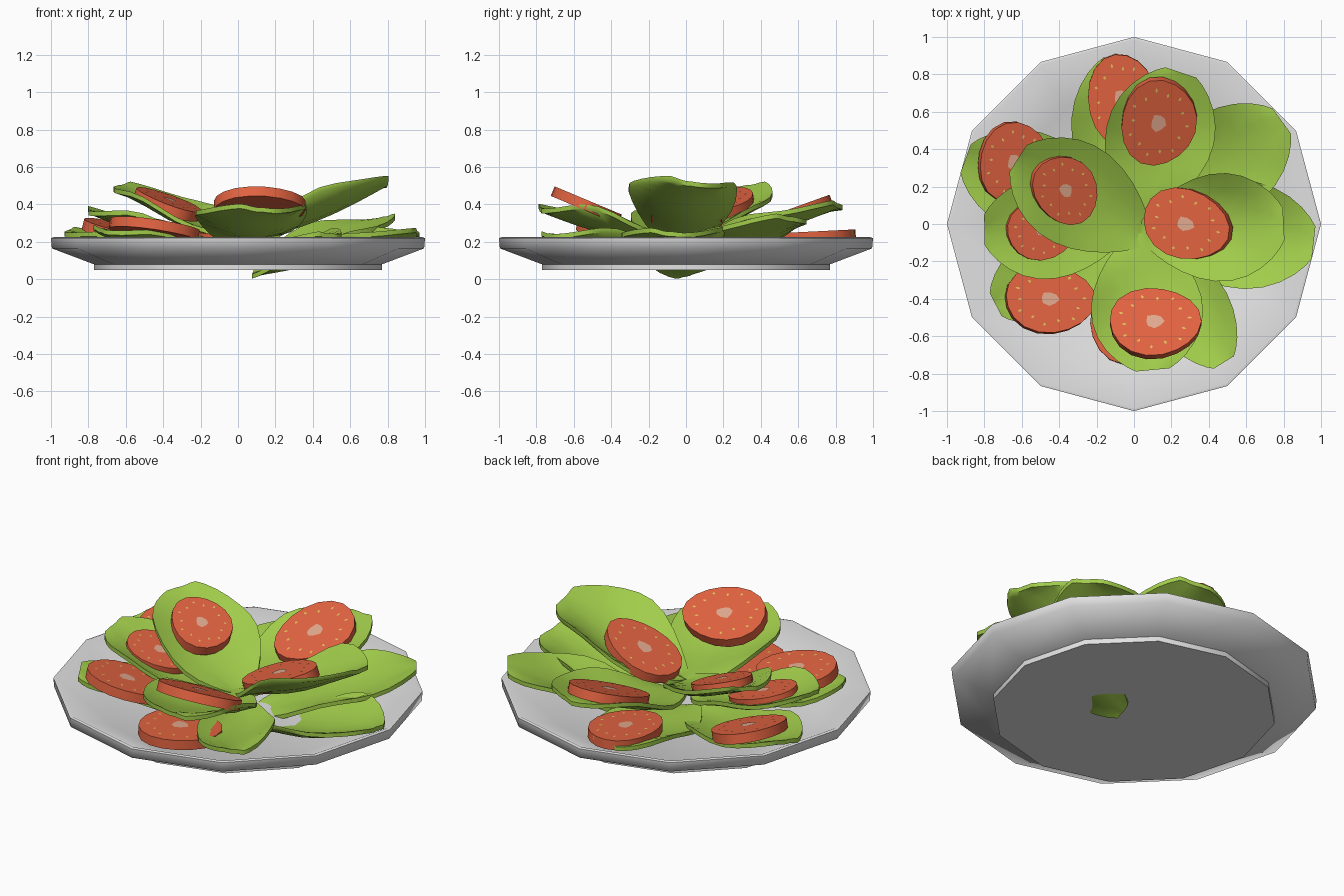
import bpy, bmesh, math
from mathutils import Vector

if "Cube" in bpy.data.objects:
    bpy.data.objects.remove(bpy.data.objects["Cube"])


def mat(name, rgb):
    m = bpy.data.materials.new(name)
    m.diffuse_color = (*rgb, 1)
    m.use_nodes = True
    m.node_tree.nodes["Principled BSDF"].inputs["Base Color"].default_value = m.diffuse_color
    return m


CERAMIC = mat("white_ceramic", (0.76, 0.76, 0.76))
GREEN = mat("leaf_green", (0.36, 0.61, 0.07))
RED = mat("tomato_red", (0.76, 0.125, 0.052))
CORE = mat("tomato_core", (0.76, 0.40, 0.27))
SEED = mat("seed_yellow", (0.76, 0.53, 0.11))


def finish(bm, name, mats, angle=40, recalc=True):
    if recalc:
        bmesh.ops.recalc_face_normals(bm, faces=bm.faces)
    me = bpy.data.meshes.new(name)
    bm.to_mesh(me)
    bm.free()
    for m in mats:
        me.materials.append(m)
    me.shade_smooth()
    me.set_sharp_from_angle(angle=math.radians(angle))
    ob = bpy.data.objects.new(name, me)
    bpy.context.collection.objects.link(ob)
    return ob


# Twelve-sided plate turned from a profile
def plate():
    profile = [(0.77, 0.05), (0.77, 0.08), (0.995, 0.165), (1.0, 0.22),
               (0.985, 0.225), (0.72, 0.10)]
    bm = bmesh.new()
    n = 12
    rings = [[bm.verts.new((r * math.cos(2 * math.pi * i / n),
                            r * math.sin(2 * math.pi * i / n), z))
              for i in range(n)] for r, z in profile]
    for a, b in zip(rings, rings[1:]):
        for i in range(n):
            j = (i + 1) % n
            bm.faces.new((a[i], a[j], b[j], b[i]))
    bm.faces.new(rings[0])
    bm.faces.new(rings[-1])
    finish(bm, "plate", [CERAMIC], 66)


# Cupped leaf running from its base to its tip
def leaf(name, base, tip, half, cup=0.07, roll=0.0, sag=0.04):
    base, tip = Vector(base), Vector(tip)
    along = tip - base
    side = Vector((-along.y, along.x, 0)).normalized()
    bm = bmesh.new()
    nt, ns = 12, 6
    grid = []
    for i in range(nt + 1):
        t = 0.5 - 0.5 * math.cos(math.pi * (0.06 + 0.88 * i / nt))
        t = (t - 0.009) / 0.982
        w = half * max(math.sin(math.pi * (0.03 + 0.94 * t) ** 1.2), 0.02) ** 0.55
        row = []
        for j in range(ns + 1):
            s = 2 * j / ns - 1
            p = base + along * t + side * (w * s)
            k = s * w / half
            p.z += (cup * k * k + roll * k - sag * math.sin(math.pi * t)
                    + 0.016 * abs(s) * math.sin(9 * t + 2 * s))
            row.append(bm.verts.new(p))
        grid.append(row)
    for a, b in zip(grid, grid[1:]):
        for j in range(ns):
            bm.faces.new((a[j], a[j + 1], b[j + 1], b[j]))
    # thickness
    ext = bmesh.ops.extrude_face_region(bm, geom=bm.faces[:], use_keep_orig=True)
    verts = [v for v in ext["geom"] if isinstance(v, bmesh.types.BMVert)]
    bmesh.ops.translate(bm, verts=verts, vec=(0, 0, 0.025))
    finish(bm, name, [GREEN], 60)


# Oval tomato slice on a sloping plane, with core and seed plates
def tomato(name, x, y, rx, ry, z, gx=0.0, gy=0.0, rot=0):
    bm = bmesh.new()
    normal = Vector((-gx, -gy, 1)).normalized()
    c, s = math.cos(math.radians(rot)), math.sin(math.radians(rot))

    def point(u, v, lift):
        px, py = rx * u * c - ry * v * s, rx * u * s + ry * v * c
        return Vector((x + px, y + py, z + gx * px + gy * py)) + normal * lift

    def patch(outline, lift, index):
        vs = [bm.verts.new(point(u, v, lift)) for u, v in outline]
        bm.faces.new(vs).material_index = index
        return vs

    def ring(r, n, wobble):
        out = []
        for i in range(n):
            a = 2 * math.pi * i / n
            q = r * (1 + wobble * math.sin(3 * a + 1))
            out.append((q * math.cos(a), q * math.sin(a)))
        return out

    edge = ring(1, 18, 0.03)
    top = patch(edge, 0, 0)
    bot = [bm.verts.new(point(u, v, -0.055)) for u, v in edge]
    bm.faces.new(bot[::-1])
    for i in range(18):
        j = (i + 1) % 18
        bm.faces.new((bot[i], bot[j], top[j], top[i]))
    patch(ring(0.2, 8, 0.12), 0.003, 1)
    for i in range(14):
        a = 2 * math.pi * (i + 0.3) / 14
        r = 0.72 + 0.05 * (-1) ** i
        u, v = math.cos(a), math.sin(a)
        patch([(r * u + d * u - e * v, r * v + d * v + e * u)
               for d, e in ((0.055, 0), (0, 0.035), (-0.055, 0), (0, -0.035))],
              0.003, 2)
    finish(bm, name, [RED, CORE, SEED], 40, recalc=False)


plate()

# Lower leaves
leaf("leaf_back", (-0.08, 0.05, 0.12), (-0.09, 0.89, 0.22), 0.25, 0.05)
leaf("leaf_back_right", (0.1, 0.05, 0.06), (0.79, 0.55, 0.31), 0.28, 0.06, 0, 0.02)
leaf("leaf_right_low", (0.08, 0.0, 0.014), (0.96, -0.10, 0.23), 0.29, 0.10, 0, 0.02)
leaf("leaf_front_right", (0.06, -0.06, 0.14), (0.48, -0.74, 0.22), 0.21, 0.06, 0.02)
leaf("leaf_front_left", (-0.1, -0.1, 0.12), (-0.74, -0.43, 0.25), 0.23, 0.05)
leaf("leaf_left", (-0.05, -0.02, 0.17), (-0.80, -0.03, 0.35), 0.27)
leaf("leaf_back_left", (-0.1, 0.06, 0.11), (-0.9, 0.35, 0.24), 0.27, 0.05)
# Upper leaves
leaf("leaf_top_back", (0.0, 0.05, 0.19), (0.25, 0.81, 0.38), 0.29)
leaf("leaf_top_right", (0.04, -0.04, 0.2), (0.8, 0.0, 0.50), 0.29, 0.13, -0.02)
leaf("leaf_top_front", (0.03, -0.05, 0.2), (0.1, -0.78, 0.36), 0.30, 0.09)
leaf("leaf_top_left", (0.06, -0.08, 0.19), (-0.62, 0.35, 0.48), 0.28)

# Tomato slices
tomato("tomato_back", -0.07, 0.67, 0.18, 0.24, 0.255, 0.0, 0.05)
tomato("tomato_top_back", 0.13, 0.54, 0.20, 0.23, 0.37, 0.0, 0.36, -15)
tomato("tomato_top_right", 0.275, 0.0, 0.235, 0.185, 0.37, 0.36, 0.0, -20)
tomato("tomato_top_front", 0.11, -0.52, 0.245, 0.18, 0.42, 0.0, -0.42)
tomato("tomato_low_front", -0.01, -0.53, 0.23, 0.22, 0.18, 0.0, -0.04)
tomato("tomato_front_left", -0.45, -0.40, 0.24, 0.18, 0.295, -0.14, -0.15, -5)
tomato("tomato_left", -0.49, -0.03, 0.19, 0.16, 0.31, -0.28, 0.0, 10)
tomato("tomato_top_left", -0.365, 0.18, 0.165, 0.19, 0.425, -0.33, 0.16, 35)
tomato("tomato_back_left", -0.64, 0.33, 0.185, 0.215, 0.28, -0.25, 0.10, -15)
